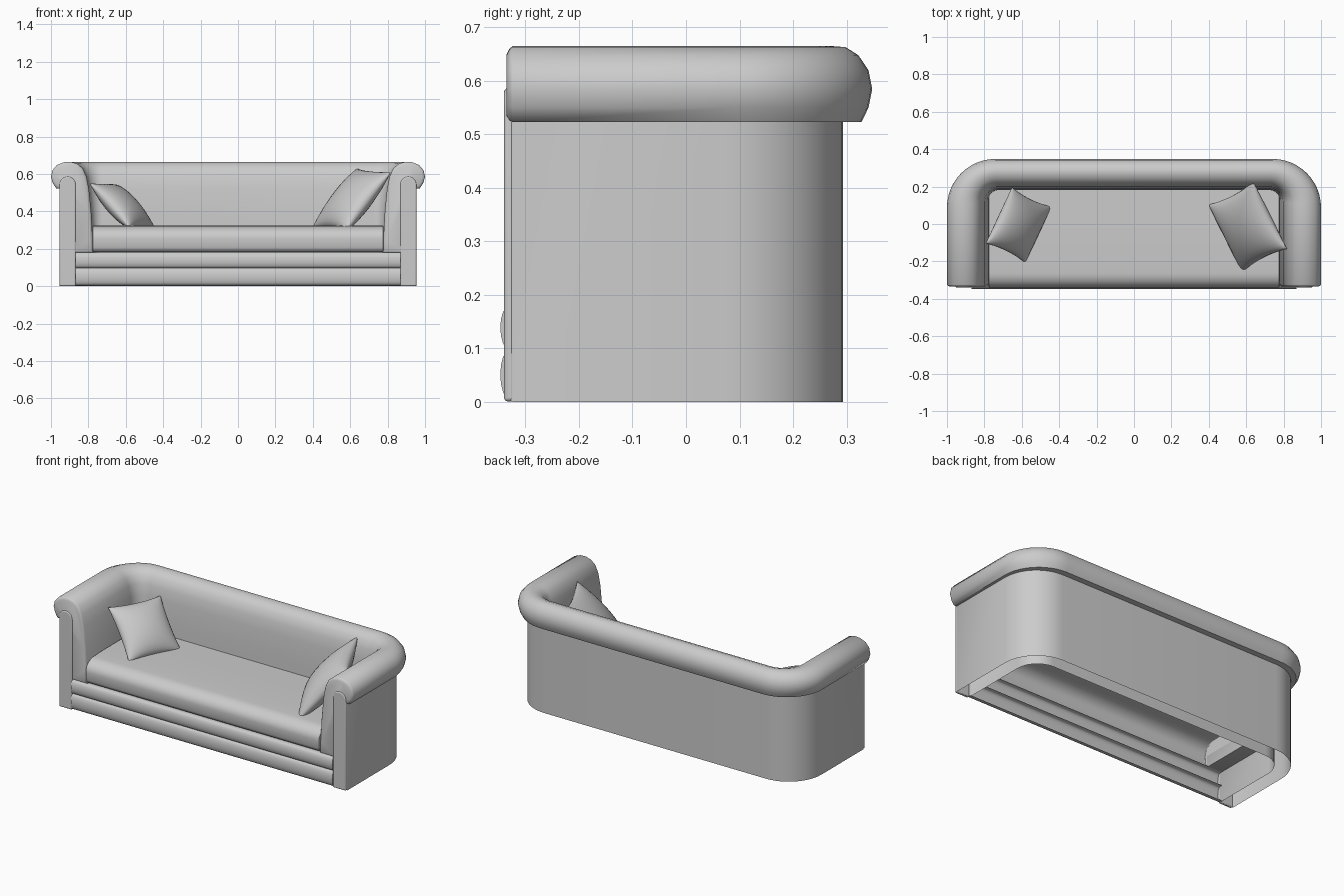
import bpy, bmesh, math
from mathutils import Vector

if "Cube" in bpy.data.objects:
    bpy.data.objects.remove(bpy.data.objects["Cube"])


def finish(name, bm, angle=40):
    me = bpy.data.meshes.new(name)
    bm.to_mesh(me)
    bm.free()
    ob = bpy.data.objects.new(name, me)
    bpy.context.collection.objects.link(ob)
    bpy.ops.object.select_all(action='DESELECT')
    ob.select_set(True)
    bpy.context.view_layer.objects.active = ob
    bpy.ops.object.shade_smooth_by_angle(angle=math.radians(angle))
    return ob


# Arms and back: rolled section (half width, back y, z) lofted round a U path
section = [(.955, .293, 0), (.955, .293, .523), (.972, .328, .523),
           (.99, .341, .55), (1.0, .348, .585), (.992, .341, .62),
           (.968, .322, .648), (.93, .298, .663), (.895, .272, .665),
           (.86, .242, .655), (.83, .216, .63), (.81, .199, .585),
           (.797, .19, .52), (.785, .183, .4), (.777, .18, .25),
           (.775, .18, .18), (.867, .21, .18), (.867, .21, 0)]


def u_path(hx, by, z, front=-.324, n=12):
    r = .05 + .21 * (hx - .775) / .225
    half = [(hx, front)]
    for i in range(n + 1):
        a = math.pi / 2 * i / n
        half.append((hx - r + r * math.cos(a), by - r + r * math.sin(a)))
    return [(x, y, z) for x, y in half] + [(-x, y, z) for x, y in reversed(half)]


bm = bmesh.new()
rows = [[bm.verts.new(p) for p in u_path(*s)] for s in section]
for a, b in zip(rows, rows[1:]):
    for i in range(len(a) - 1):
        bm.faces.new((a[i], a[i + 1], b[i + 1], b[i]))
caps = [bm.faces.new([r[k] for r in rows]) for k in (0, -1)]
bmesh.ops.recalc_face_normals(bm, faces=bm.faces[:])
for f in caps:
    if f.normal.y > 0:
        f.normal_flip()
for thick, depth in ((.005, .006), (.01, .005)):
    bmesh.ops.inset_individual(bm, faces=caps, thickness=thick, depth=depth)
finish("arms_and_back", bm, 55)


# Extrude a polygon of 3D points into a solid; optionally drop the hidden faces facing one way
def prism(name, pts, vec, bevel=0, angle=40, open_dir=None):
    bm = bmesh.new()
    f = bm.faces.new([bm.verts.new(p) for p in pts])
    ext = bmesh.ops.extrude_face_region(bm, geom=[f])
    vs = [g for g in ext['geom'] if isinstance(g, bmesh.types.BMVert)]
    bmesh.ops.translate(bm, verts=vs, vec=vec)
    bmesh.ops.recalc_face_normals(bm, faces=bm.faces[:])
    if open_dir:
        bm.normal_update()
        hidden = [f for f in bm.faces if f.normal.dot(Vector(open_dir)) > .95]
        bmesh.ops.delete(bm, geom=hidden, context='FACES')
    ob = finish(name, bm, angle)
    if bevel:
        m = ob.modifiers.new("bevel", 'BEVEL')
        m.width, m.segments = bevel, 4
        m.limit_method, m.angle_limit = 'ANGLE', math.radians(50)
    return ob


# Arm front panels with arched tops
for side, label in ((-1, "left"), (1, "right")):
    pts = [(side * .954, -.340, .001), (side * .868, -.340, .001)]
    for i in range(13):
        a = math.pi * (1 - i / 12)
        pts.append((side * (.911 + .043 * math.cos(a)), -.340, .543 + .043 * math.sin(a)))
    prism(label + "_arm_front_panel", pts, (0, .02, 0), .007)

# Front rails with bulging faces, open at the back
for label, z0, z1 in (("lower", .005, .097), ("upper", .098, .18)):
    zm, h = (z0 + z1) / 2, (z1 - z0) / 2
    pts = [(-.87, -.31, z1), (-.87, -.31, z0)]
    for i in range(9):
        a = -math.pi / 2 + math.pi * i / 8
        pts.append((-.87, -.33 - .017 * math.cos(a), zm + h * math.sin(a)))
    prism(label + "_front_rail", pts, (1.74, 0, 0), open_dir=(0, 1, 0))

# Seat cushion with a rounded front, open underneath
pts = [(-.777, .185, .18), (-.777, .185, .322), (-.777, .0, .325), (-.777, -.2, .324)]
for i in range(9):
    a = math.pi / 2 * i / 8
    pts.append((-.777, -.26 - .08 * math.sin(a), .255 + .066 * math.cos(a)))
for i in range(1, 6):
    a = math.pi / 2 * i / 5
    pts.append((-.777, -.305 - .035 * math.cos(a), .22 - .04 * math.sin(a)))
prism("seat_cushion", pts, (1.554, 0, 0), .012, 60, open_dir=(0, 0, -1))


# Throw pillows: pinched square given centre and two half axes
def pillow(name, c, u, v, thick, n=16):
    c, u, v = Vector(c), Vector(u), Vector(v)
    nrm = u.cross(v).normalized()
    bm = bmesh.new()
    for sgn in (-1, 1):
        g = []
        for i in range(n + 1):
            row = []
            for j in range(n + 1):
                s, t = -math.cos(math.pi * i / n), -math.cos(math.pi * j / n)
                h = thick * max(0, (1 - s * s) * (1 - t * t)) ** .5
                p = c + u * s * (1 - .08 * (1 - t * t)) + v * t * (1 - .08 * (1 - s * s))
                row.append(bm.verts.new(p + nrm * h * sgn))
            g.append(row)
        for i in range(n):
            for j in range(n):
                bm.faces.new((g[i][j], g[i + 1][j], g[i + 1][j + 1], g[i][j + 1]))
    bmesh.ops.remove_doubles(bm, verts=bm.verts[:], dist=1e-5)
    bmesh.ops.recalc_face_normals(bm, faces=bm.faces[:])
    finish(name, bm, 60)


pillow("left_pillow", (-.617, -.006, .428), (-.07, -.15, .003), (.106, -.052, -.118), .066)
pillow("right_pillow", (.608, -.015, .462), (.09, -.18, -.01), (-.12, -.062, -.157), .076)
